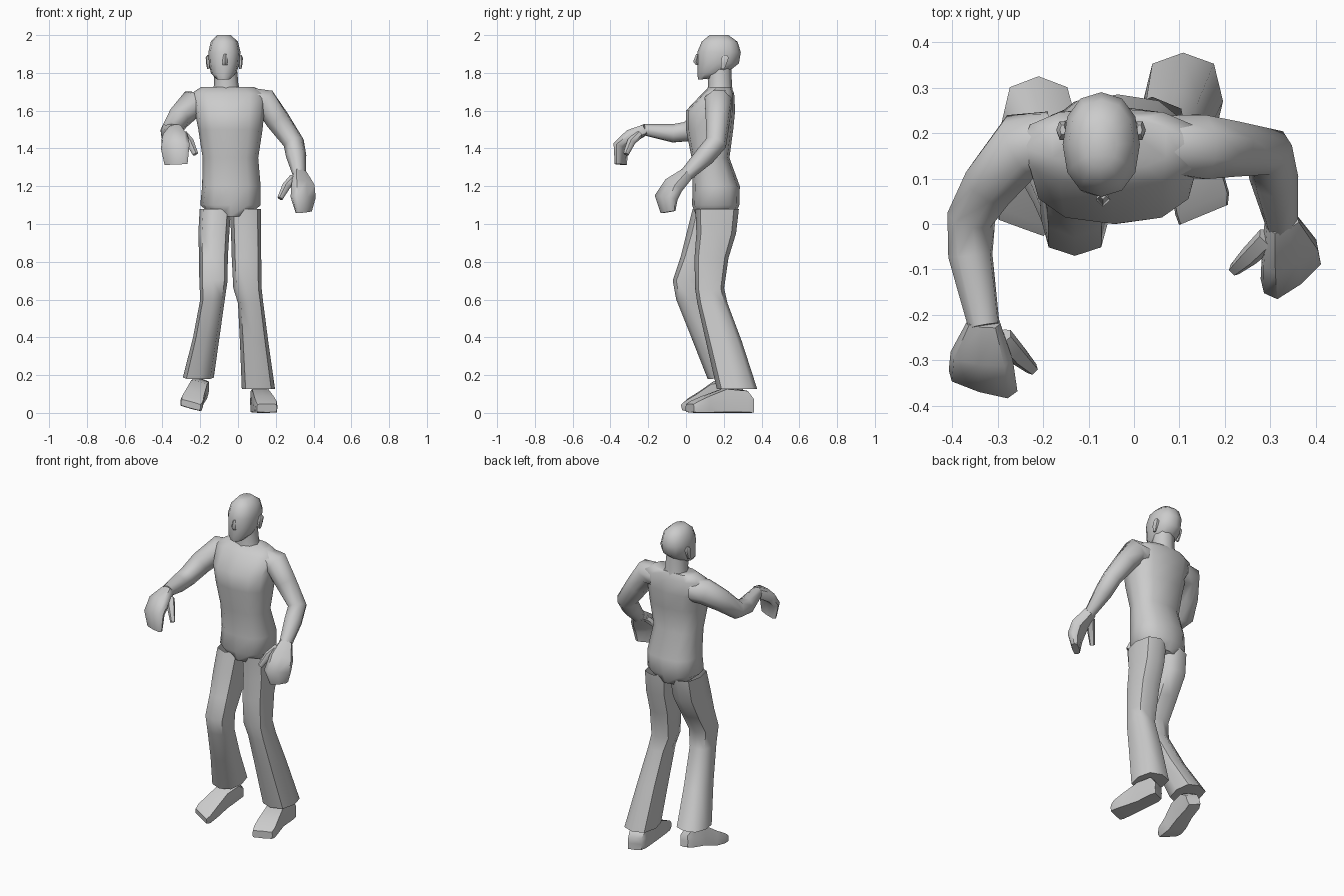
import bpy, bmesh, math
from mathutils import Vector


def loft(name, rings, frame=None, hint=None, n=8, p=0.75, caps=(True, True)):
    """Skin rings (x, y, z, half width, half depth[, slope]) into one mesh.
    Rings are horizontal, or lie in a fixed frame, or stand across the path (hint = width direction)."""
    bm = bmesh.new()
    pts = [Vector(r[:3]) for r in rings]
    loops = []
    for i, r in enumerate(rings):
        u, v = frame if frame else (Vector((1, 0, 0)), Vector((0, 1, 0)))
        if hint:
            t = Vector()
            if i > 0:
                t += (pts[i] - pts[i - 1]).normalized()
            if i < len(pts) - 1:
                t += (pts[i + 1] - pts[i]).normalized()
            t.normalize()
            u = Vector(hint)
            u = (u - t * u.dot(t)).normalized()
            v = t.cross(u)
        slope = r[5] if len(r) > 5 else 0
        loop = []
        for k in range(n):
            a = 2 * math.pi * k / n
            c, s = round(math.cos(a), 6), round(math.sin(a), 6)
            c = math.copysign(abs(c) ** p, c)
            s = math.copysign(abs(s) ** p, s)
            co = pts[i] + u * c * r[3] + v * s * r[4]
            co.z = max(0, co.z + slope * s * r[4])
            loop.append(bm.verts.new(co))
        loops.append(loop)
    for a, b in zip(loops, loops[1:]):
        for k in range(n):
            bm.faces.new((a[k], a[(k + 1) % n], b[(k + 1) % n], b[k]))
    if caps[0]:
        bm.faces.new(loops[0][::-1])
    if caps[1]:
        bm.faces.new(loops[-1])
    bmesh.ops.recalc_face_normals(bm, faces=bm.faces[:])
    me = bpy.data.meshes.new(name)
    bm.to_mesh(me)
    bm.free()
    ob = bpy.data.objects.new(name, me)
    bpy.context.collection.objects.link(ob)
    bpy.ops.object.select_all(action='DESELECT')
    ob.select_set(True)
    bpy.context.view_layer.objects.active = ob
    bpy.ops.object.shade_smooth_by_angle(angle=math.radians(55))
    return ob


# torso: crotch, hips, waist, chest, shoulders
loft("torso", [(-.04, .155, 1.04, .09, .10), (-.04, .157, 1.10, .16, .125),
               (-.035, .16, 1.20, .155, .125), (-.04, .13, 1.35, .147, .10),
               (-.04, .125, 1.50, .17, .125), (-.045, .13, 1.60, .185, .13),
               (-.05, .17, 1.69, .20, .085), (-.055, .18, 1.725, .14, .06)], n=12, p=.8)

# neck and head
loft("neck", [(-.06, .18, 1.70, .075, .067), (-.062, .18, 1.74, .064, .063),
              (-.066, .175, 1.83, .06, .065)], caps=(False, False), p=.9)
loft("head", [(-.078, .12, 1.77, .040, .055, .12), (-.076, .145, 1.80, .068, .085, .12),
              (-.073, .17, 1.85, .081, .110), (-.072, .175, 1.91, .085, .115),
              (-.072, .178, 1.965, .072, .095), (-.074, .175, 2.0, .036, .05)], n=12, p=.9)
loft("nose", [(-.068, .062, 1.90, .007, .008), (-.068, .053, 1.86, .016, .015),
              (-.069, .062, 1.842, .012, .010)], n=4, p=1)
for side, x in (("right", -.157), ("left", .012)):
    loft(side + "_ear", [(x, .195, 1.82, .006, .010), (x, .20, 1.85, .012, .018),
                         (x, .207, 1.88, .014, .022), (x, .207, 1.895, .006, .012)], n=6, p=1)

# arms
loft("right_arm", [(-.18, .18, 1.63, .07, .07), (-.25, .17, 1.63, .075, .075),
                   (-.315, .09, 1.56, .062, .064), (-.358, .015, 1.49, .054, .055),
                   (-.36, -.07, 1.48, .05, .05), (-.33, -.225, 1.50, .036, .030)],
     hint=(.9, -.3, -.2), caps=(False, True), p=.9)
loft("left_arm", [(.08, .17, 1.65, .07, .07), (.145, .17, 1.645, .075, .075),
                  (.21, .168, 1.55, .064, .065), (.295, .16, 1.43, .055, .055),
                  (.308, .10, 1.36, .052, .052), (.325, 0, 1.26, .037, .032)],
     hint=(.5, .86, .1), caps=(False, True), p=.9)

# hands: bent mittens with a separate thumb
loft("right_hand", [(-.33, -.215, 1.50, .036, .030), (-.335, -.29, 1.465, .070, .034),
                    (-.332, -.345, 1.41, .080, .028), (-.328, -.345, 1.315, .065, .018)],
     hint=(.94, -.35, 0), p=.6)
loft("right_thumb", [(-.29, -.25, 1.475, .025, .02), (-.255, -.29, 1.435, .022, .02),
                     (-.225, -.318, 1.37, .014, .014)], hint=(.7, .7, 0), n=6)
loft("left_hand", [(.325, .005, 1.265, .037, .032), (.343, -.065, 1.205, .068, .036),
                   (.345, -.105, 1.14, .076, .036), (.348, -.095, 1.063, .052, .020)],
     hint=(.77, .64, 0), p=.6)
loft("left_thumb", [(.295, -.03, 1.245, .025, .02), (.255, -.07, 1.20, .022, .02),
                    (.222, -.10, 1.135, .014, .014)], hint=(.7, -.7, 0), n=6)

# trouser legs flaring to the cuff
loft("right_leg", [(-.12, .15, 1.08, .083, .115), (-.128, .125, .95, .082, .122),
                   (-.13, .07, .82, .076, .10), (-.13, .012, .70, .075, .082),
                   (-.135, .025, .60, .065, .077), (-.168, .115, .40, .07, .087),
                   (-.21, .22, .187, .082, .105, .08)], caps=(False, True))
loft("left_leg", [(.04, .165, 1.08, .083, .115), (.043, .16, .95, .08, .105),
                  (.045, .135, .82, .078, .09), (.05, .125, .66, .075, .077),
                  (.067, .14, .58, .067, .08), (.085, .20, .38, .075, .095),
                  (.108, .27, .127, .088, .107)], caps=(False, True))

# shoes, heel to toe; the right one is lifted at the heel and rolled
ru = Vector((.91, -.33, -.25)).normalized()
rv = Vector((.2, -.25, .95))
rv = (rv - ru * rv.dot(ru)).normalized()
loft("right_shoe", [(-.19, .29, .115, .038, .035), (-.20, .25, .125, .045, .058),
                    (-.215, .16, .11, .05, .06), (-.235, .08, .07, .058, .045),
                    (-.245, .02, .05, .066, .030), (-.25, -.005, .042, .058, .018)],
     frame=(ru, rv), p=.25)
lu = Vector((.92, .38, 0)).normalized()
loft("left_shoe", [(.11, .345, .038, .040, .038), (.11, .31, .06, .05, .06),
                   (.118, .20, .065, .05, .065), (.138, .10, .045, .06, .045),
                   (.150, .045, .032, .064, .032), (.153, .02, .025, .058, .022)],
     frame=(lu, Vector((0, 0, 1))), p=.2)
